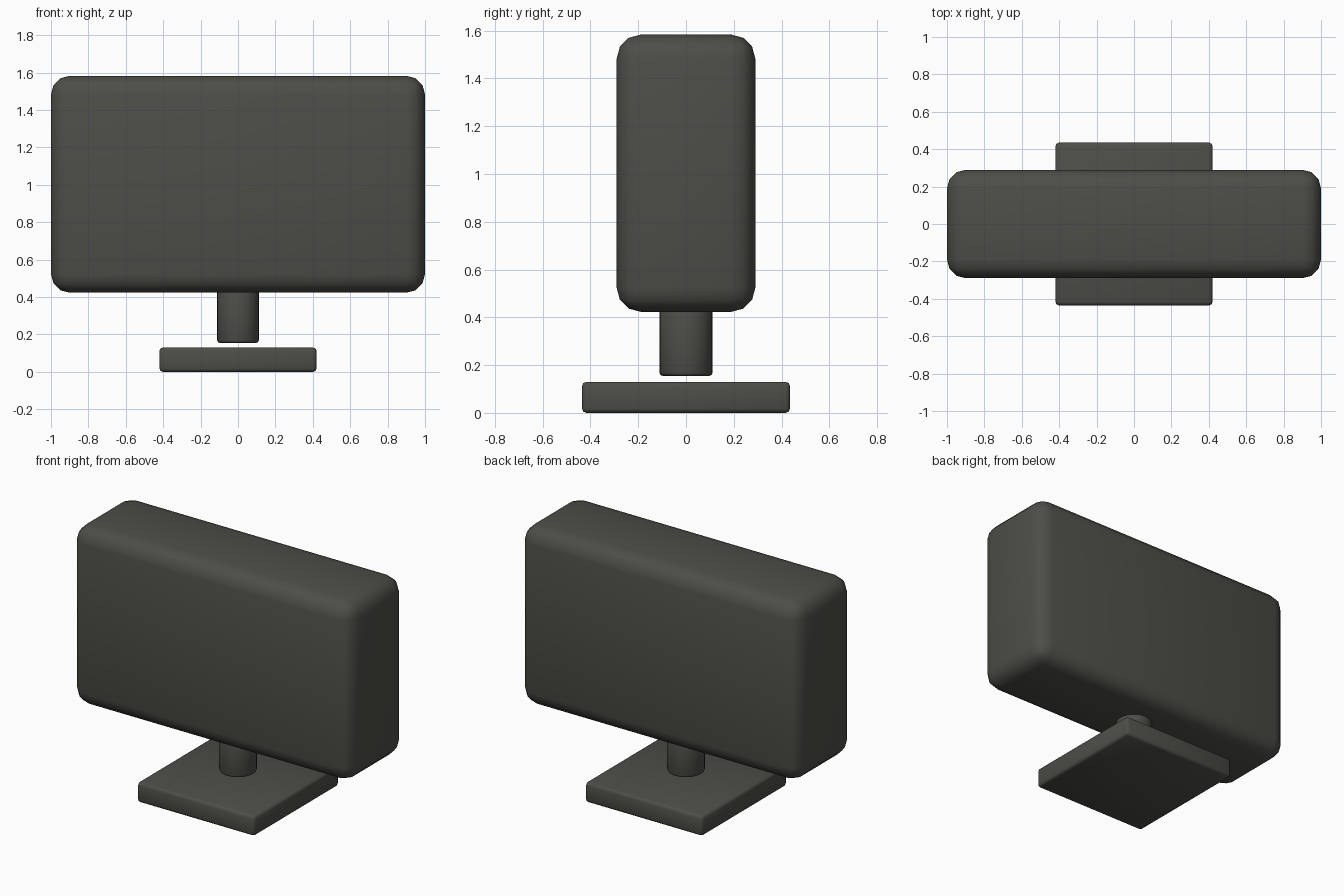
import bpy

if "Cube" in bpy.data.objects:
    bpy.data.objects.remove(bpy.data.objects["Cube"])

mat = bpy.data.materials.new("dark_grey")
mat.diffuse_color = (0.075, 0.075, 0.065, 1)
mat.use_nodes = True
mat.node_tree.nodes["Principled BSDF"].inputs["Base Color"].default_value = mat.diffuse_color


def finish(name, dims, bevel, segments):
    ob = bpy.context.object
    ob.name = name
    ob.dimensions = dims
    bpy.ops.object.transform_apply(location=False, rotation=False, scale=True)
    mod = ob.modifiers.new("rounded_edges", 'BEVEL')
    mod.width = bevel
    mod.segments = segments
    mod.limit_method = 'ANGLE'
    mod.angle_limit = 0.7
    ob.data.materials.append(mat)
    for p in ob.data.polygons:
        p.use_smooth = True
    return ob


def box(name, dims, z0, bevel, segments):
    bpy.ops.mesh.primitive_cube_add(size=1, location=(0, 0, z0 + dims[2] / 2))
    return finish(name, dims, bevel, segments)


# Rounded screen housing
box("housing", (2.0, 0.58, 1.16), 0.423, 0.1, 3)

# Round neck, its foot hovering just above the base
bpy.ops.mesh.primitive_cylinder_add(vertices=32, radius=0.11, depth=0.29,
                                    location=(0, 0, 0.155 + 0.145))
finish("neck", (0.222, 0.222, 0.29), 0.013, 2)

# Flat base plate
box("base", (0.84, 0.87, 0.13), 0.0, 0.018, 2)
